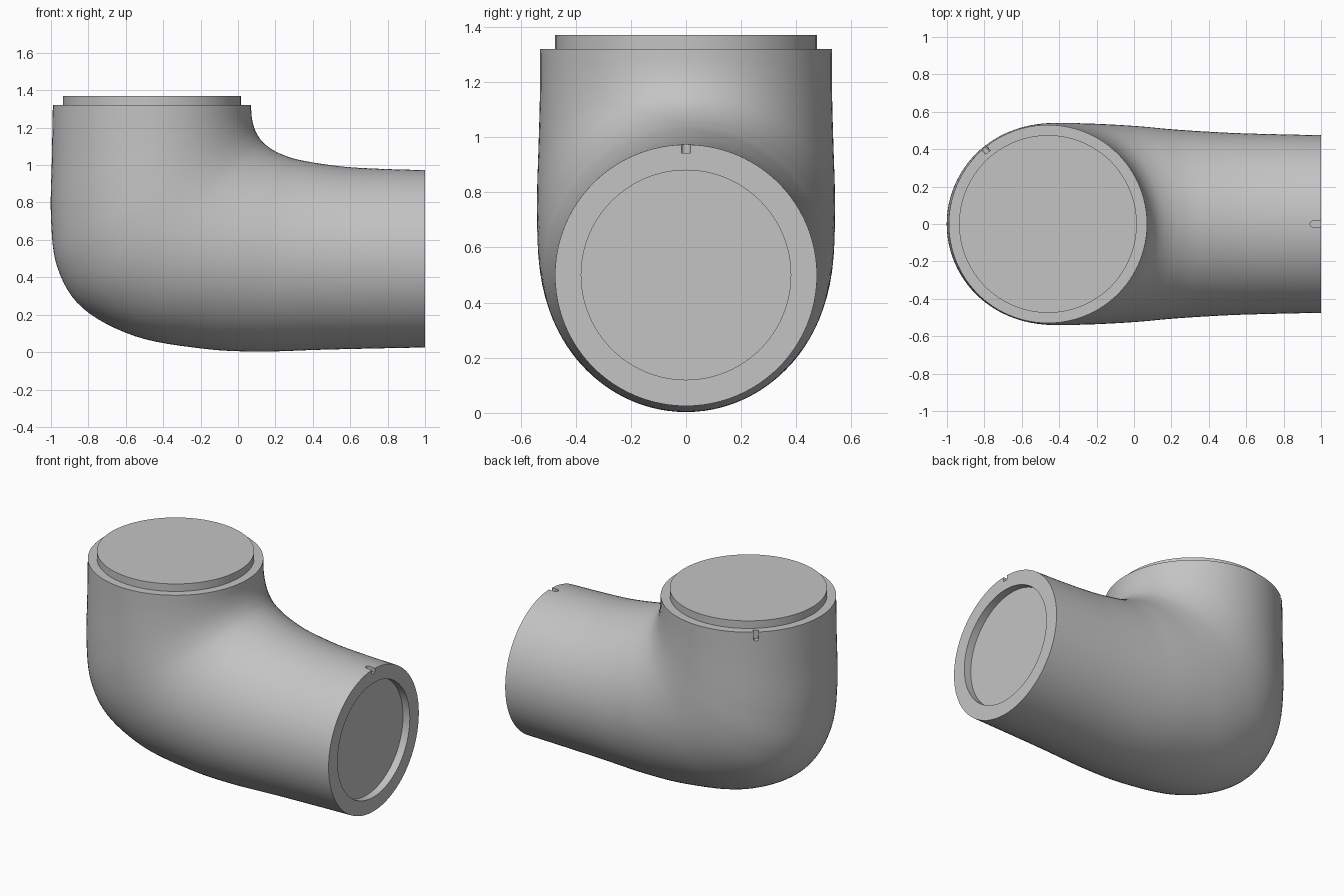
import bpy
import bmesh
from math import sin, cos, pi, radians
from mathutils import Vector, Matrix

cube = bpy.data.objects.get("Cube")
if cube:
    bpy.data.objects.remove(cube, do_unlink=True)

SEGMENTS = 96
STEPS = 6

grey = bpy.data.materials.new("plain grey")
grey.use_nodes = True
GREY = (0.55, 0.55, 0.55, 1)
grey.diffuse_color = GREY
grey.node_tree.nodes["Principled BSDF"].inputs["Base Color"].default_value = GREY


def make_object(name, bm):
    bmesh.ops.recalc_face_normals(bm, faces=bm.faces[:])
    mesh = bpy.data.meshes.new(name)
    bm.to_mesh(mesh)
    bm.free()
    mesh.materials.append(grey)
    obj = bpy.data.objects.new(name, mesh)
    bpy.context.collection.objects.link(obj)
    return obj


def smooth(obj):
    bpy.ops.object.select_all(action="DESELECT")
    obj.select_set(True)
    bpy.context.view_layer.objects.active = obj
    bpy.ops.object.shade_smooth_by_angle(angle=radians(35))


def catmull(points, steps):
    """Smooth curve through points of any dimension."""
    pts = [points[0]] + points + [points[-1]]
    out = []
    for a, b, c, d in zip(pts, pts[1:], pts[2:], pts[3:]):
        for i in range(steps):
            t = i / steps
            out.append(b + (c - a) * (t / 2) + (2 * a - 5 * b + 4 * c - d) * (t * t / 2)
                       + (3 * b - a - 3 * c + d) * (t ** 3 / 2))
    return out + [points[-1]]


def loft(rings):
    """Skin rings of (outer x, outer z, inner x, inner z, half width), capped."""
    bm = bmesh.new()
    loops = []
    for ox, oz, ix, iz, w in rings:
        centre = Vector(((ox + ix) / 2, 0, (oz + iz) / 2))
        arm = Vector(((ix - ox) / 2, 0, (iz - oz) / 2))
        loops.append([bm.verts.new(centre + arm * cos(a) + Vector((0, w * sin(a), 0)))
                      for a in (2 * pi * k / SEGMENTS for k in range(SEGMENTS))])
    for p, q in zip(loops, loops[1:]):
        for k in range(SEGMENTS):
            n = (k + 1) % SEGMENTS
            bm.faces.new((p[k], p[n], q[n], q[k]))
    bm.faces.new(loops[0])
    bm.faces.new(loops[-1])
    return bm


# Elbow body: stations from the upright opening round to the side opening
stations = [Vector(s) for s in (
    (-.99, 1.32, .07, 1.32, .53),
    (-.995, 1.04, .073, 1.26, .53),
    (-1.0, .72, .085, 1.205, .535),
    (-.965, .45, .105, 1.16, .54),
    (-.83, .235, .135, 1.12, .54),
    (-.55, .085, .18, 1.085, .535),
    (-.2, .02, .24, 1.055, .523),
    (.1, .003, .34, 1.025, .505),
    (.45, .013, .55, .993, .488),
    (.75, .02, .76, .98, .48),
    (1, .025, 1, .973, .475),
)]
rings = catmull(stations, STEPS)
# Shallow bore in the side opening
for x in (1, .95):
    rings.append((x, .12, x, .88, .38))
body = make_object("elbow_body", loft(rings))


# Round-ended alignment notches on both rims
def notch_cutter(name, matrix):
    """Slot running along local -x from the rim, cut down local z."""
    r = .016
    outline = [(.03, -r), (.03, r)]
    outline += [(-.043 - r * sin(a), r * cos(a)) for a in (pi * k / 8 for k in range(9))]
    bm = bmesh.new()
    face = bm.faces.new([bm.verts.new((x, y, -.03)) for x, y in outline])
    up = bmesh.ops.extrude_face_region(bm, geom=[face])["geom"]
    bmesh.ops.translate(bm, vec=(0, 0, .08),
                        verts=[v for v in up if isinstance(v, bmesh.types.BMVert)])
    bmesh.ops.transform(bm, matrix=matrix, verts=bm.verts[:])
    return make_object(name, bm)


turn = radians(130)
outward = Vector((cos(turn), sin(turn), 0))
up_axis = Vector((0, 0, 1))
upright = Matrix((up_axis, outward.cross(up_axis), outward)).transposed().to_4x4()
upright.translation = Vector((-.46, 0, 1.32)) + outward * .53
cutters = [notch_cutter("side_notch_cutter", Matrix.Translation((1, 0, .973))),
           notch_cutter("top_notch_cutter", upright)]
for cutter in cutters:
    mod = body.modifiers.new("notch", "BOOLEAN")
    mod.operation = "DIFFERENCE"
    mod.solver = "EXACT"
    mod.object = cutter

# Bake the notches, then drop the cutters
bpy.context.view_layer.update()
cut_mesh = bpy.data.meshes.new_from_object(
    body.evaluated_get(bpy.context.evaluated_depsgraph_get()))
body.modifiers.clear()
body.data = cut_mesh
for cutter in cutters:
    bpy.data.objects.remove(cutter, do_unlink=True)
smooth(body)

# Raised disc on the upright opening
bm = bmesh.new()
bmesh.ops.create_cone(bm, cap_ends=True, segments=SEGMENTS, radius1=.475, radius2=.475,
                      depth=.07, matrix=Matrix.Translation((-.46, 0, 1.335)))
smooth(make_object("top_disc", bm))
